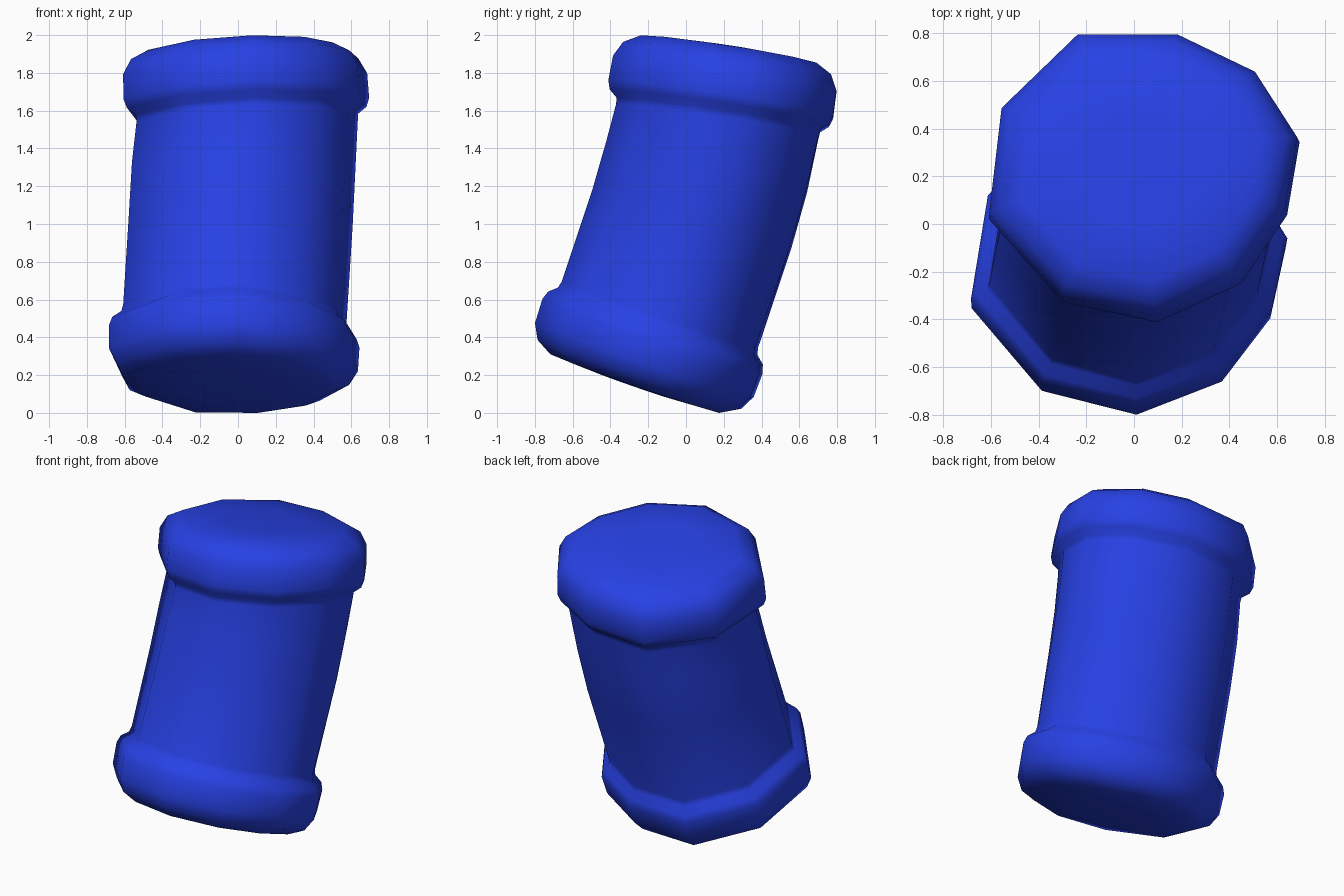
import bpy, bmesh
from math import radians
from mathutils import Vector, Matrix

cube = bpy.data.objects.get("Cube")
if cube:
    bpy.data.objects.remove(cube, do_unlink=True)

blue = bpy.data.materials.new("royal blue")
blue.use_nodes = True
colour = (0.02, 0.053, 0.78, 1)
blue.diffuse_color = colour
blue.node_tree.nodes["Principled BSDF"].inputs["Base Color"].default_value = colour

# Uneven ten-sided cross-section, at the widest part of a collar
SECTION = [(-.28, .60), (.14, .60), (.47, .44), (.65, .16), (.60, -.15),
           (.41, -.44), (.06, -.605), (-.34, -.52), (-.65, -.17), (-.60, .285)]

# Rounded collar: offset along its axis from cap centre to body, and scale
COLLAR = [(-.187, .4), (-.175, .78), (-.125, .925), (-.045, .993),
          (.088, 1), (.135, .975), (.172, .905)]


def add_ring(bm, frame, offset, scale):
    """Cross-section in a frame of centre, backward tilt, sideways lean and twist."""
    centre, tilt, lean, twist = frame
    turn = (Matrix.Rotation(radians(lean), 3, 'Y')
            @ Matrix.Rotation(radians(-tilt), 3, 'X')
            @ Matrix.Rotation(radians(twist), 3, 'Z'))
    return [bm.verts.new(Vector(centre) + turn @ Vector((x * scale, y * scale, offset)))
            for x, y in SECTION]


bm = bmesh.new()
low = ((-.022, -.209, .336), 19, 1.5, -3)
high = ((.04, .2, 1.766), 9, -2.5, 0)
rings = []
# Lower collar
rings += [add_ring(bm, low, o, s * 1.01) for o, s in COLLAR]
# Gently bent body
rings.append(add_ring(bm, low, .21, .9))
rings.append(add_ring(bm, ((.015, .03, 1.04), 16.5, 0, -1.5), 0, .905))
rings.append(add_ring(bm, ((.03, .11, 1.32), 14, -1, -1), 0, .905))
rings.append(add_ring(bm, high, -.205, .9))
# Upper collar, the same profile reversed
rings += [add_ring(bm, high, -o, s) for o, s in reversed(COLLAR)]

# Skin the rings and close both ends
n = len(SECTION)
for a, b in zip(rings, rings[1:]):
    for i in range(n):
        j = (i + 1) % n
        bm.faces.new((a[i], a[j], b[j], b[i]))
bm.faces.new(rings[0][::-1])
bm.faces.new(rings[-1])

# Stand it on the floor
bottom = min(v.co.z for v in bm.verts)
bmesh.ops.translate(bm, verts=bm.verts[:], vec=(0, 0, -bottom))

for face in bm.faces:
    face.smooth = True
mesh = bpy.data.meshes.new("collared_canister")
bm.to_mesh(mesh)
bm.free()
mesh.materials.append(blue)
canister = bpy.data.objects.new("collared_canister", mesh)
bpy.context.scene.collection.objects.link(canister)
